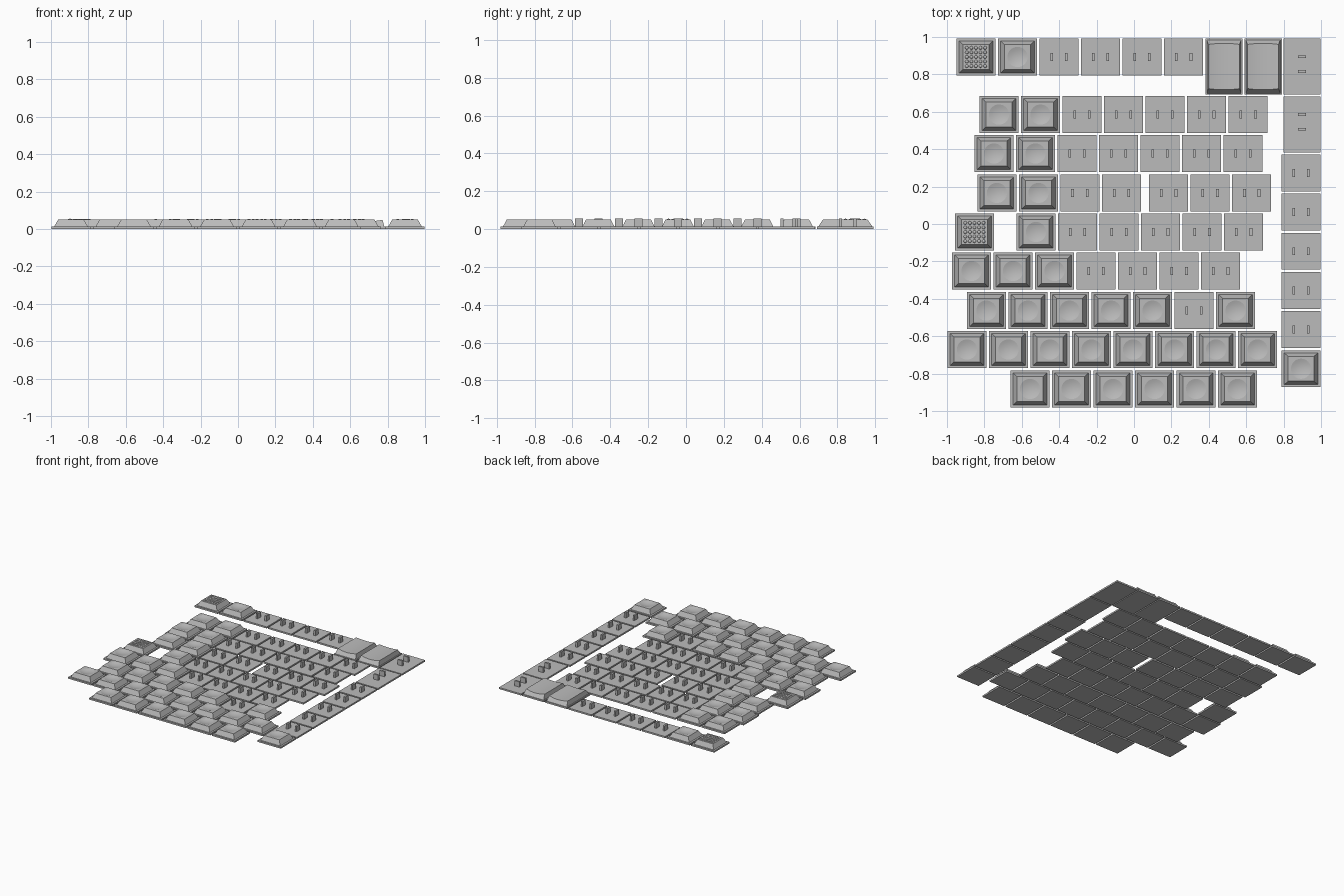
import bpy, bmesh, math
from mathutils import Matrix, Vector

if "Cube" in bpy.data.objects:
    bpy.data.objects.remove(bpy.data.objects["Cube"])

BASE_Z, TOP_Z, PEG_Z = 0.013, 0.05, 0.055
PITCH = 0.222
W, D = 0.209, 0.197            # standard tile
TW, TD = 0.2, 0.299            # tall tile

grey = bpy.data.materials.new("plain grey")
grey.diffuse_color = (0.5, 0.5, 0.5, 1)
grey.use_nodes = True
grey.node_tree.nodes["Principled BSDF"].inputs["Base Color"].default_value = grey.diffuse_color


def finish(bm, name):
    bmesh.ops.recalc_face_normals(bm, faces=bm.faces)
    me = bpy.data.meshes.new(name)
    bm.to_mesh(me)
    bm.free()
    me.materials.append(grey)
    return me


def box(bm, x, y, z0, z1, sx, sy):
    m = Matrix.Translation((x, y, (z0 + z1) / 2)) @ Matrix.Diagonal((sx, sy, z1 - z0, 1))
    bmesh.ops.create_cube(bm, size=1, matrix=m)


def loft(bm, rings):
    """Skin closed rings of equal length; returns the faces of each band."""
    vs = [[bm.verts.new(p) for p in r] for r in rings]
    n = len(vs[0])
    bands = [[bm.faces.new((a[i], a[(i + 1) % n], b[(i + 1) % n], b[i])) for i in range(n)]
             for a, b in zip(vs, vs[1:])]
    return vs, bands


def rect_ring(hx, hy, z, n=32):
    pts = []
    for i in range(n):
        c, s = math.cos(2 * math.pi * i / n), math.sin(2 * math.pi * i / n)
        k = 1 / max(abs(c), abs(s))
        pts.append((c * k * hx, s * k * hy, z))
    return pts


def base_mesh(w, d):
    bm = bmesh.new()
    box(bm, 0, 0, 0, BASE_Z, w, d)
    return finish(bm, "tile_base")


# Sloped cap with a round hollow in its top
def dished_mesh():
    bm = bmesh.new()
    r, depth, n = 0.054, 0.009, 32
    rings = [rect_ring(0.09, 0.085, BASE_Z), rect_ring(0.069, 0.066, TOP_Z)]
    for f in (1, 0.75, 0.5, 0.25):
        rings.append([(r * f * math.cos(2 * math.pi * i / n), r * f * math.sin(2 * math.pi * i / n),
                       TOP_Z - depth * (1 - f * f)) for i in range(n)])
    vs, bands = loft(bm, rings)
    bm.faces.new(reversed(vs[0]))
    centre = bm.verts.new((0, 0, TOP_Z - depth))
    fan = [bm.faces.new((vs[-1][i], vs[-1][(i + 1) % n], centre)) for i in range(n)]
    for f in fan + sum(bands[2:], []):
        f.smooth = True
    return finish(bm, "dished_cap")


# Sloped cap with a five by five grid of round studs
def studded_mesh():
    bm = bmesh.new()
    vs, _ = loft(bm, [rect_ring(0.09, 0.085, BASE_Z, 8), rect_ring(0.069, 0.066, TOP_Z, 8)])
    bm.faces.new(vs[0])
    bm.faces.new(vs[1])
    for i in range(-2, 3):
        for j in range(-2, 3):
            m = Matrix.Translation((i * 0.0245, j * 0.0245, TOP_Z - 0.001)) @ Matrix.Diagonal((1, 1, 0.65, 1))
            res = bmesh.ops.create_uvsphere(bm, u_segments=12, v_segments=6, radius=0.0095, matrix=m)
            for v in res["verts"]:
                for f in v.link_faces:
                    f.smooth = True
    return finish(bm, "studded_cap")


# Long cap whose top is a shallow trough running front to back
def trough_mesh():
    bm = bmesh.new()
    n, hx, depth = 12, 0.083, 0.009
    rows = [[], [], [], []]
    for i in range(n + 1):
        t = 2 * i / n - 1
        z = TOP_Z - depth * (1 - t * t)
        hy = 0.143 - 0.025 * (z - BASE_Z) / (TOP_Z - BASE_Z)
        for row, p in zip(rows, ((t * 0.092, -0.143, BASE_Z), (t * hx, -hy, z),
                                 (t * hx, hy, z), (t * 0.092, 0.143, BASE_Z))):
            row.append(bm.verts.new(p))
    for k in range(4):
        a, b = rows[k], rows[(k + 1) % 4]
        for i in range(n):
            f = bm.faces.new((a[i], a[i + 1], b[i + 1], b[i]))
            f.smooth = k == 1
    for i in (0, n):
        bm.faces.new([r[i] for r in rows])
    return finish(bm, "trough_cap")


# Pair of upright pegs, side by side or one behind the other
def peg_mesh(upright):
    bm = bmesh.new()
    for s in (-0.039, 0.039):
        if upright:
            box(bm, s, 0, BASE_Z, PEG_Z, 0.015, 0.042)
        else:
            box(bm, 0, s + 0.013, BASE_Z, PEG_Z, 0.042, 0.015)
    return finish(bm, "peg_pair")


small, tall = base_mesh(W, D), base_mesh(TW, TD)
KINDS = {"d": (small, dished_mesh()), "s": (small, studded_mesh()), "p": (small, peg_mesh(True)),
         "T": (tall, trough_mesh()), "P": (tall, peg_mesh(False))}


def tile(kind, x, y):
    for me in KINDS[kind]:
        ob = bpy.data.objects.new(me.name, me)
        ob.location = (x, y, 0)
        bpy.context.collection.objects.link(ob)


# Rows of tiles: kinds, first centre x, centre y
ROWS = [("sdpppp", -0.845, 0.893), ("ddppppp", -0.722, 0.585), ("ddppppp", -0.749, 0.377),
        ("ddpp", -0.733, 0.166), ("ppp", 0.185, 0.166), ("s", -0.853, -0.043),
        ("dppppp", -0.524, -0.043), ("dddpppp", -0.869, -0.251), ("dddddpd", -0.789, -0.463),
        ("dddddddd", -0.893, -0.671), ("dddddd", -0.556, -0.882)]
for kinds, x, y in ROWS:
    for i, k in enumerate(kinds):
        tile(k, x + i * PITCH, y)

# Right-hand column
for i, k in enumerate("pppppd"):
    tile(k, 0.893, 0.273 - i * 0.2094)

# Tall tiles in the back right corner
for k, x, y in (("T", 0.481, 0.842), ("T", 0.69, 0.842), ("P", 0.898, 0.842), ("P", 0.898, 0.533)):
    tile(k, x, y)
